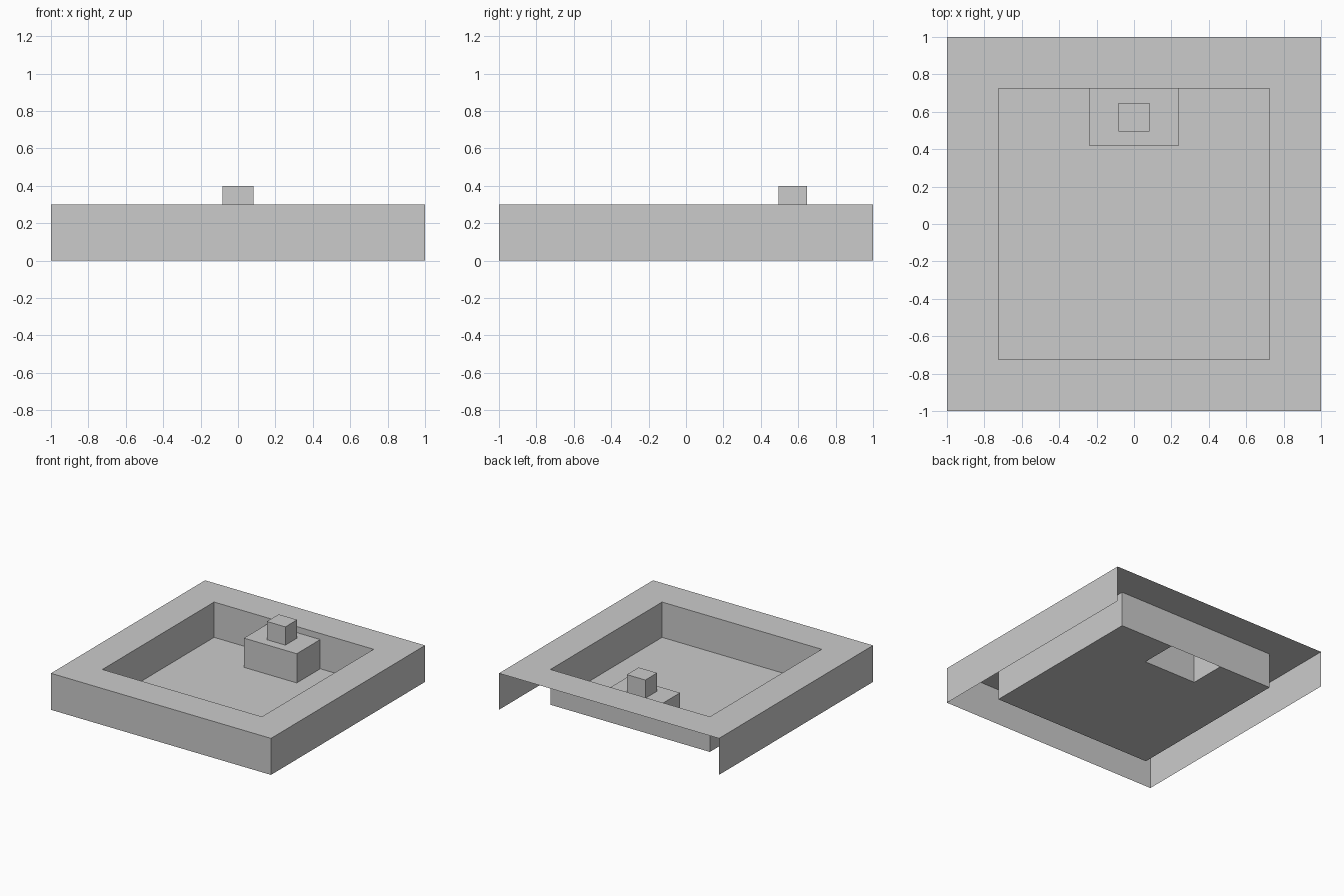
import bpy, bmesh

if "Cube" in bpy.data.objects:
    bpy.data.objects.remove(bpy.data.objects["Cube"])

FRONT, RIGHT, BACK, LEFT = range(4)
ALL = (FRONT, RIGHT, BACK, LEFT)


def loop(x, y0, y1, z):
    """Rectangle symmetric in x, counter-clockwise from front left."""
    return [(-x, y0, z), (x, y0, z), (x, y1, z), (-x, y1, z)]


def build(name, bands, cap=None):
    """Open sheet made of bands between pairs of rectangles, plus an optional cap."""
    bm = bmesh.new()
    for a, b, sides in bands:
        for i in sides:
            j = (i + 1) % 4
            bm.faces.new([bm.verts.new(p) for p in (a[i], a[j], b[j], b[i])])
    if cap:
        bm.faces.new([bm.verts.new(p) for p in cap])
    bmesh.ops.remove_doubles(bm, verts=bm.verts[:], dist=1e-5)
    mesh = bpy.data.meshes.new(name)
    bm.to_mesh(mesh)
    bm.free()
    obj = bpy.data.objects.new(name, mesh)
    bpy.context.collection.objects.link(obj)
    return obj


B = 0.725                      # basin half width
RIM_Z, FLOOR_Z, STEP_Z, KNOB_Z = 0.3, 0.01, 0.25, 0.4

outer_low, outer_top = loop(1, -1, 1, 0), loop(1, -1, 1, RIM_Z)
basin_top, basin_low = loop(B, -B, B, RIM_Z), loop(B, -B, B, FLOOR_Z)
step_low, step_top = loop(0.24, 0.42, B, FLOOR_Z), loop(0.24, 0.42, B, STEP_Z)
knob_low, knob_top = loop(0.084, 0.495, 0.648, STEP_Z), loop(0.084, 0.495, 0.648, KNOB_Z)

# Outer apron (open at the back) with flat rim
build("surround", [(outer_low, outer_top, (FRONT, RIGHT, LEFT)),
                   (outer_top, basin_top, ALL)])

# Sunken basin: walls and floor, floor open under the pedestal
build("basin", [(basin_top, basin_low, ALL),
                (basin_low, step_low, (FRONT, RIGHT, LEFT))])

# Hollow pedestal against the back basin wall
build("pedestal", [(step_low, step_top, (FRONT, RIGHT, LEFT)),
                   (step_top, knob_low, ALL)])

# Small block on the pedestal
build("knob", [(knob_low, knob_top, ALL)], cap=knob_top)
